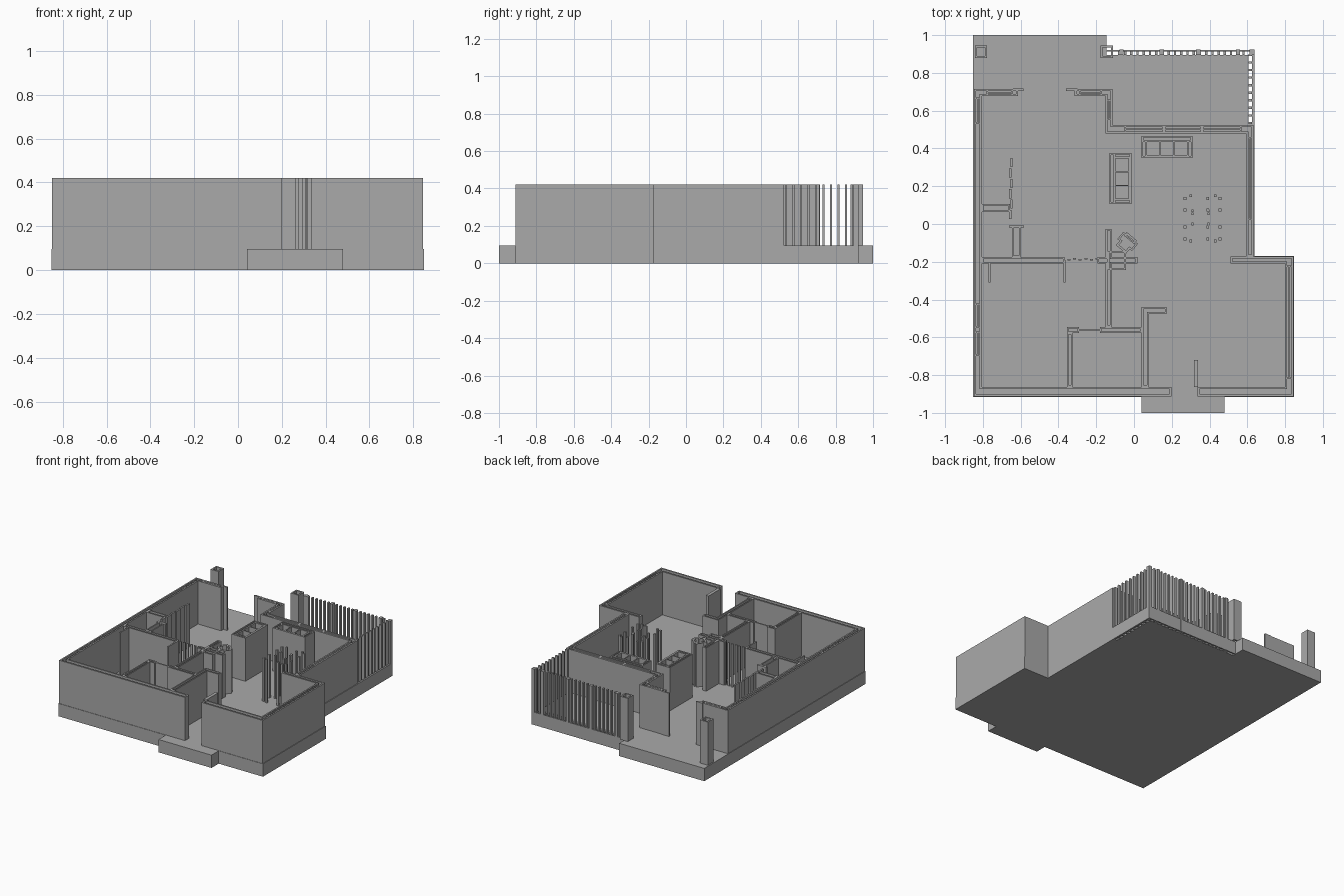
import bpy, bmesh, math

cube = bpy.data.objects.get("Cube")
if cube:
    bpy.data.objects.remove(cube, do_unlink=True)

FLOOR, TOP, SKIN = 0.096, 0.42, 0.011

grey = bpy.data.materials.new("plain grey")
grey.use_nodes = True
colour = (0.4, 0.4, 0.4, 1)
grey.diffuse_color = colour
grey.node_tree.nodes["Principled BSDF"].inputs["Base Color"].default_value = colour


def inside(x, y, rects):
    return any(a < x < c and b < y < d for a, b, c, d in rects)


def inset(rect, t=SKIN):
    a, b, c, d = rect
    return (a + t, b + t, c - t, d - t)


def block(cx, cy, w, d):
    return (cx - w / 2, cy - d / 2, cx + w / 2, cy + d / 2)


def extrude_plan(name, solids, voids=(), bars=(), low=FLOOR, high=TOP):
    """Extrude a plan of rectangles: solids, less voids, plus bars."""
    rects = [*solids, *voids, *bars]
    xs = sorted({round(v, 4) for r in rects for v in (r[0], r[2])})
    ys = sorted({round(v, 4) for r in rects for v in (r[1], r[3])})
    cells = set()
    for i in range(len(xs) - 1):
        for j in range(len(ys) - 1):
            x, y = (xs[i] + xs[i + 1]) / 2, (ys[j] + ys[j + 1]) / 2
            if inside(x, y, bars) or (inside(x, y, solids) and not inside(x, y, voids)):
                cells.add((i, j))
    bm = bmesh.new()
    verts = {}

    def vert(i, j, z):
        key = (i, j, z)
        if key not in verts:
            verts[key] = bm.verts.new((xs[i], ys[j], z))
        return verts[key]

    for i, j in cells:
        ring = [(i, j), (i + 1, j), (i + 1, j + 1), (i, j + 1)]
        bm.faces.new([vert(*p, high) for p in ring])
        bm.faces.new([vert(*p, low) for p in reversed(ring)])
        beside = [(i, j - 1), (i + 1, j), (i, j + 1), (i - 1, j)]
        for k, other in enumerate(beside):
            if other not in cells:
                p, q = ring[k], ring[(k + 1) % 4]
                bm.faces.new([vert(*p, low), vert(*q, low), vert(*q, high), vert(*p, high)])
    bmesh.ops.dissolve_limit(bm, angle_limit=0.01, verts=bm.verts[:], edges=bm.edges[:])
    mesh = bpy.data.meshes.new(name)
    bm.to_mesh(mesh)
    bm.free()
    mesh.materials.append(grey)
    obj = bpy.data.objects.new(name, mesh)
    bpy.context.collection.objects.link(obj)
    return obj


# Floor slab, with a narrow slot along the terrace fence
extrude_plan("floor_slab", [
    (-.852, -.915, .605, .895), (-.852, .8, -.145, 1), (.55, -.915, .848, -.17),
    (.6, -.2, .637, .53), (-.15, .914, .637, .922), (.625, .5, .637, .922),
], low=0, high=FLOOR)
extrude_plan("entrance_step", [(.04, -1, .48, -.915)], low=0, high=FLOOR)

# Hollow outer walls
outer_walls = [
    (-.848, -.912, -.806, .714), (-.848, -.912, .198, -.862), (.335, -.912, .844, -.862),
    (.8, -.912, .844, -.172), (.51, -.21, .844, -.172), (.594, -.172, .632, .524),
    (-.15, .48, .632, .524), (-.15, .48, -.113, .714), (-.314, .677, -.113, .714),
    (-.848, .677, -.615, .714),
]
windows = [
    (-.848, .53, -.806, .67), (-.848, -.55, -.806, -.42), (-.848, -.7, -.806, -.57),
    (.8, -.82, .844, -.22), (.594, .02, .632, .46), (-.05, .48, .16, .524),
    (.16, .48, .36, .524), (.36, .48, .57, .524), (-.78, .677, -.64, .714),
    (-.29, .677, -.17, .714), (-.15, .55, -.113, .66),
]
window_bars = []
for a, b, c, d in windows:
    mx, my, t = (a + c) / 2, (b + d) / 2, 0.004
    if c - a > d - b:
        window_bars += [(a, my - t, c, my + t), (a, b, a + 2 * t, d), (c - 2 * t, b, c, d)]
    else:
        window_bars += [(mx - t, b, mx + t, d), (a, b, c, b + 2 * t), (a, d - 2 * t, c, d)]
extrude_plan("outer_walls", outer_walls, [inset(w) for w in outer_walls], window_bars)

# Hollow partitions, butting against the outer walls
partitions = [
    (-.806, -.21, -.367, -.175), (-.193, -.21, .018, -.175), (-.646, -.175, -.6, -.005),
    (-.806, .063, -.657, .106), (-.15, -.545, -.118, -.026), (-.356, -.577, -.29, -.545),
    (-.18, -.577, .04, -.545), (-.356, -.862, -.325, -.577), (.04, -.862, .077, -.44),
    (.04, -.476, .172, -.44),
]
extrude_plan("inner_walls", partitions, [inset(w, .009) for w in partitions])

# Square hollow pillars
for name, cx, cy, size in (("left_pillar", -.145, .912, .066),
                           ("right_pillar", -.81, .912, .066),
                           ("chimney", -.092, -.193, .1)):
    pillar = block(cx, cy, size, size)
    extrude_plan(name, [pillar], [inset(pillar)])

# Door leaves and jambs
extrude_plan("door_leaves", [
    (.317, -.862, .34, -.72), (-.77, -.31, -.76, -.21), (-.372, -.31, -.362, -.19),
    (-.36, .705, -.3, .717), (-.64, .705, -.585, .717), (-.66, -.022, -.585, -.004),
    (-.29, -.566, -.18, -.556),
])

# Slatted screens beside the partitions
screen = [block(-.345 + .03 * k, -.188 + .003 * (k % 2), .016, .008) for k in range(6)]
screen += [block(-.655 + .006 * (k % 2), .05 + .055 * k, .012, .048) for k in range(6)]
extrude_plan("slatted_screens", screen)

# Terrace fence: slim posts in the slot, with a few stout ones
slim = [block(.615, .535 + .04 * k, .02, .012) for k in range(10)]
slim += [block(-.08 + .033 * k, .905, .012, .02) for k in range(21)]
extrude_plan("fence_posts", slim, low=0)
stout = [block(x, .909, .022, .028) for x in (-.066, .147, .34, .55)]
stout.append(block(.624, .909, .026, .028))
extrude_plan("fence_main_posts", stout, low=0)

# Three-seat sofas, drawn along u with the back at large v
LENGTH, DEPTH = .27, .116
hollows = [(.028 + .073 * k, .015, .094 + .073 * k, .085) for k in range(3)]
hollows += [(.01, .096, .26, .108), (.008, .01, .018, .085), (.252, .01, .262, .085)]
body = (0, 0, LENGTH, DEPTH)


def along_x(r):
    return (.04 + r[0], .35 + r[1], .04 + r[2], .35 + r[3])


def along_y(r):
    return (-.013 - r[3], .106 + r[0], -.013 - r[1], .106 + r[2])


for name, place in (("back_sofa", along_x), ("side_sofa", along_y)):
    extrude_plan(name, [place(body)], [place(h) for h in hollows])

# Turned armchair
seat, arms = block(0, 0, .07, .09), block(0, .01, .1, .05)
chair = extrude_plan("armchair", [seat, arms], [inset(seat, .012), inset(arms, .01)],
                     [block(0, .025, .07, .008)])
chair.location = (-.04, -.1, 0)
chair.rotation_euler.z = math.radians(-40)

# Dining set: table and chair legs
legs = [block(x, y, .014, .016) for x in (.27, .39, .455) for y in (.135, .075, -.015, -.08)]
legs += [block(x, y, .014, .014) for x in (.3, .43) for y in (.15, -.09)]
legs += [block(.31 + .085 * k, y, .012, .014) for k in range(2) for y in (.07, .055, 0)]
extrude_plan("dining_set", legs)
